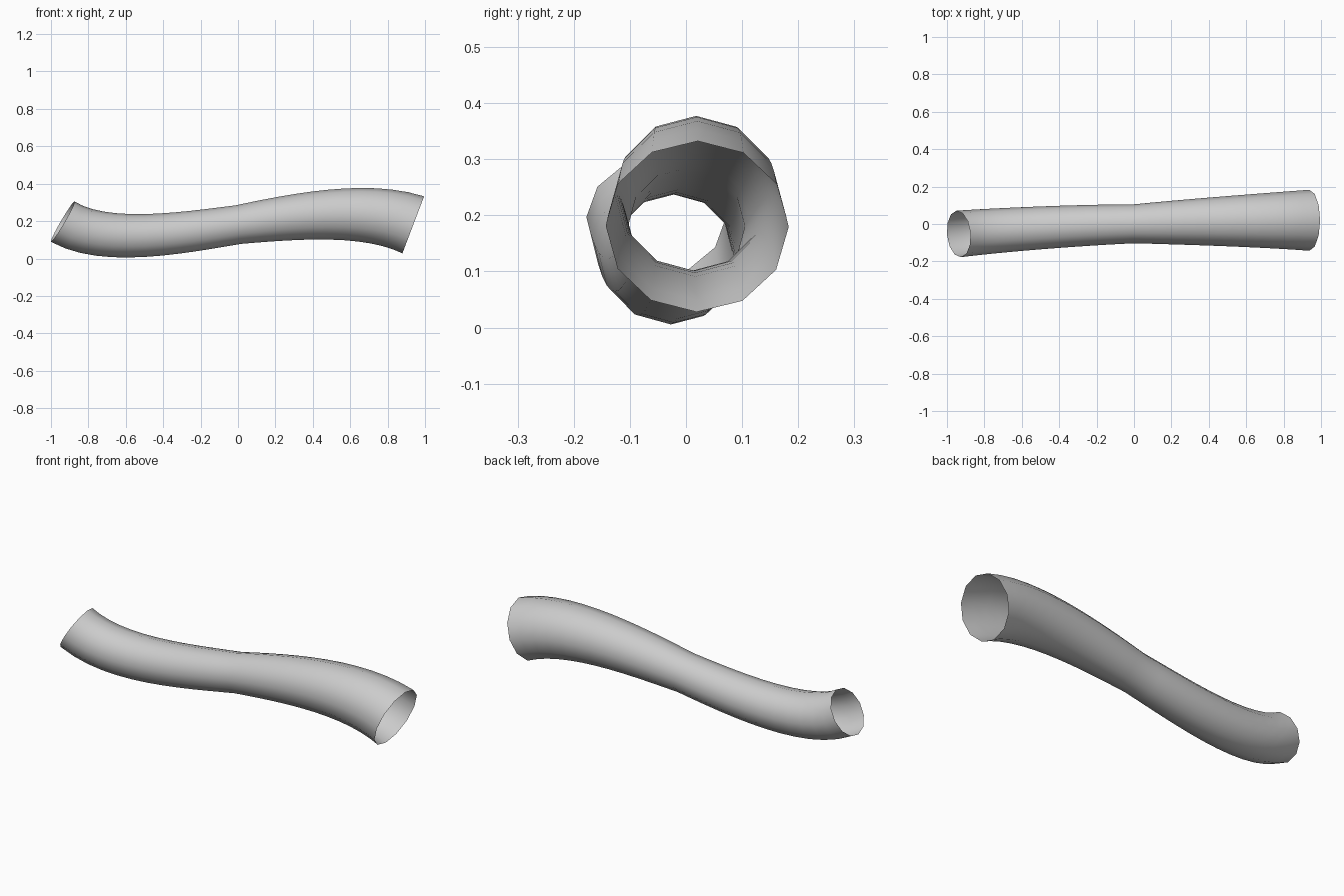
import bpy

if "Cube" in bpy.data.objects:
    bpy.data.objects.remove(bpy.data.objects["Cube"])

# Centreline points: position, left handle, right handle, tube radius
POINTS = [
    ((-0.937, -0.053, 0.197), (-1.16, -0.074, 0.327), (-0.715, -0.032, 0.067), 0.125),
    ((0.0, 0.001, 0.181), (-0.31, -0.006, 0.135), (0.31, 0.012, 0.227), 0.104),
    ((0.937, 0.020, 0.180), (0.68, 0.020, 0.278), (1.194, 0.020, 0.082), 0.163),
]

# Open, flared twelve-sided tube swept along a gentle S-curve
curve = bpy.data.curves.new("bent_tube", 'CURVE')
curve.dimensions = '3D'
curve.fill_mode = 'FULL'
curve.bevel_depth = 1.0
curve.bevel_resolution = 4
curve.resolution_u = 12
curve.use_fill_caps = False

spline = curve.splines.new('BEZIER')
spline.bezier_points.add(len(POINTS) - 1)
spline.use_smooth = True
for bp, (co, left, right, radius) in zip(spline.bezier_points, POINTS):
    bp.handle_left_type = bp.handle_right_type = 'FREE'
    bp.co, bp.handle_left, bp.handle_right = co, left, right
    bp.radius = radius

tube = bpy.data.objects.new("bent_tube", curve)
bpy.context.collection.objects.link(tube)

# Convert to a smooth-shaded mesh
bpy.context.view_layer.objects.active = tube
tube.select_set(True)
bpy.ops.object.convert(target='MESH')
bpy.ops.object.shade_smooth()
